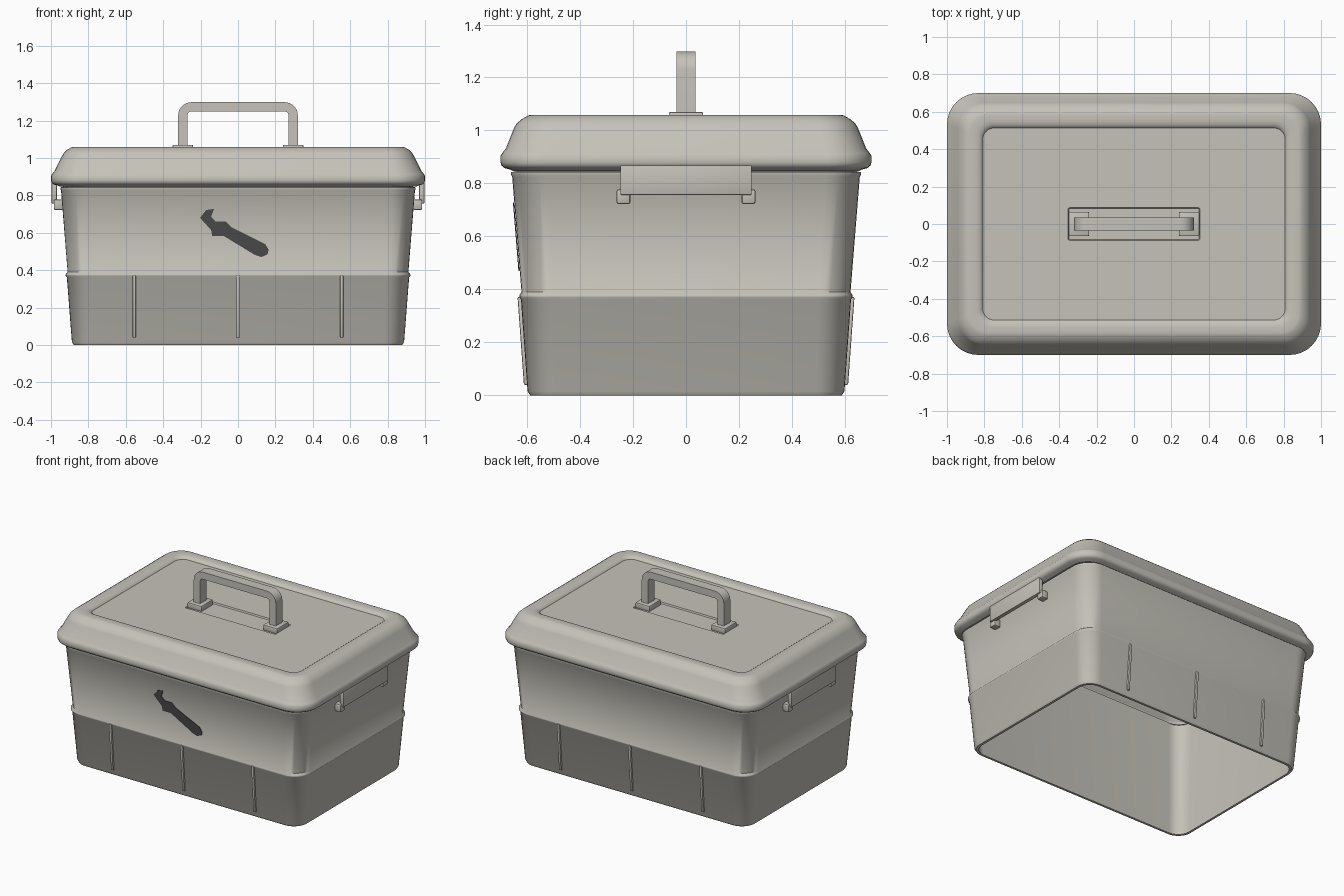
import bpy, bmesh, math

if "Cube" in bpy.data.objects:
    bpy.data.objects.remove(bpy.data.objects["Cube"])

def material(name, col):
    m = bpy.data.materials.new(name)
    m.diffuse_color = (*col, 1)
    m.use_nodes = True
    m.node_tree.nodes["Principled BSDF"].inputs["Base Color"].default_value = m.diffuse_color
    return m

SHELL = material("warm_grey_plastic", (0.56, 0.54, 0.485))
DARK = material("dark_grey_print", (0.07, 0.07, 0.07))

def finish(name, bm, mat=SHELL, angle=35, recalc=True):
    if recalc:
        bmesh.ops.recalc_face_normals(bm, faces=bm.faces)
    me = bpy.data.meshes.new(name)
    bm.to_mesh(me)
    bm.free()
    me.materials.append(mat)
    ob = bpy.data.objects.new(name, me)
    bpy.context.collection.objects.link(ob)
    bpy.context.view_layer.objects.active = ob
    ob.select_set(True)
    bpy.ops.object.shade_smooth_by_angle(angle=math.radians(angle))
    ob.select_set(False)
    return ob

def rounded_loop(bm, hx, hy, r, z, n=8):
    vs = []
    for q, (sx, sy) in enumerate(((1, 1), (-1, 1), (-1, -1), (1, -1))):
        for i in range(n + 1):
            a = math.pi / 2 * (q + i / n)
            vs.append(bm.verts.new((sx * (hx - r) + r * math.cos(a),
                                    sy * (hy - r) + r * math.sin(a), z)))
    return vs

def loft(bm, rows, cap=False):
    loops = [rounded_loop(bm, *row) for row in rows]
    for a, b in zip(loops, loops[1:]):
        for i in range(len(a)):
            j = (i + 1) % len(a)
            bm.faces.new((a[i], a[j], b[j], b[i]))
    if cap:
        bm.faces.new(loops[-1])

def box(name, lo, hi, bevel=0.006):
    bm = bmesh.new()
    bmesh.ops.create_cube(bm, size=1)
    for v in bm.verts:
        v.co = [(l + h) / 2 + c * (h - l) for c, l, h in zip(v.co, lo, hi)]
    bmesh.ops.bevel(bm, geom=bm.edges[:], offset=bevel, segments=2, profile=0.5, affect='EDGES')
    return finish(name, bm)

# Tapered body, open underneath, with an inner wall (hx, hy, corner radius, z)
bm = bmesh.new()
loft(bm, [
    (0.925, 0.635, 0.10, 0.86), (0.862, 0.572, 0.09, 0.0), (0.878, 0.588, 0.10, 0.0),
    (0.888, 0.598, 0.11, 0.015), (0.915, 0.623, 0.12, 0.362), (0.921, 0.629, 0.12, 0.37),
    (0.921, 0.629, 0.12, 0.378), (0.911, 0.621, 0.12, 0.39), (0.946, 0.656, 0.13, 0.825),
    (0.95, 0.66, 0.13, 0.832), (0.95, 0.66, 0.13, 0.843), (0.935, 0.645, 0.13, 0.845),
    (0.935, 0.645, 0.13, 0.86)])
finish("body", bm, angle=50)

# Lid with flared lip, sloping shoulders, sunken panel and handle pocket
bm = bmesh.new()
loft(bm, [
    (0.925, 0.635, 0.12, 0.856), (0.955, 0.655, 0.13, 0.848), (0.965, 0.665, 0.14, 0.853),
    (0.985, 0.685, 0.155, 0.858), (0.997, 0.697, 0.165, 0.868), (1.0, 0.70, 0.168, 0.88),
    (1.0, 0.70, 0.168, 0.905), (0.992, 0.692, 0.163, 0.917), (0.98, 0.68, 0.155, 0.932),
    (0.94, 0.648, 0.14, 1.012), (0.93, 0.638, 0.13, 1.028), (0.913, 0.618, 0.12, 1.044),
    (0.893, 0.595, 0.11, 1.057), (0.88, 0.583, 0.10, 1.059), (0.845, 0.55, 0.08, 1.059),
    (0.825, 0.53, 0.07, 1.055), (0.812, 0.517, 0.065, 1.046), (0.808, 0.513, 0.06, 1.04),
    (0.352, 0.087, 0.008, 1.04), (0.348, 0.083, 0.006, 1.03)], cap=True)
finish("lid", bm, angle=40)

# Carry handle: square bar along an arch
bm = bmesh.new()
cx, cz, ro, ri = 0.25, 1.228, 0.07, 0.02
path = [(cx, 1.04, 0)] + [(cx, cz, math.pi / 2 * i / 8) for i in range(9)]
outer = [(x + ro * math.cos(a), z + (ro * math.sin(a))) for x, z, a in path]
inner = [(x + ri * math.cos(a), z + (ri * math.sin(a))) for x, z, a in path]
outer += [(-x, z) for x, z in reversed(outer)]
inner += [(-x, z) for x, z in reversed(inner)]
rings = []
for (xo, zo), (xi, zi) in zip(outer, inner):
    rings.append([bm.verts.new(p) for p in ((xo, -0.036, zo), (xo, 0.036, zo),
                                            (xi, 0.036, zi), (xi, -0.036, zi))])
for a, b in zip(rings, rings[1:]):
    for i in range(4):
        j = (i + 1) % 4
        bm.faces.new((a[i], a[j], b[j], b[i]))
bm.faces.new(rings[0])
bm.faces.new(rings[-1])
finish("handle", bm)

for s, side in ((1, "right"), (-1, "left")):
    def span(a, b):
        return min(a * s, b * s), max(a * s, b * s)
    # Handle foot
    x0, x1 = span(0.24, 0.35)
    box(f"handle_foot_{side}", (x0, -0.065, 1.03), (x1, 0.065, 1.07))
    # Side latch plate and its two hooks
    x0, x1 = span(0.968, 0.996)
    box(f"latch_{side}", (x0, -0.248, 0.757), (x1, 0.248, 0.875), 0.004)
    x0, x1 = span(0.935, 0.985)
    for t in (1, -1):
        y0, y1 = sorted((0.21 * t, 0.262 * t))
        box(f"latch_hook_{side}", (x0, y0, 0.722), (x1, y1, 0.778), 0.008)

# Slanted ribs on the front and back of the lower body
for s, side in ((-1, "front"), (1, "back")):
    for x in (-0.555, 0, 0.555):
        rib = box(f"rib_{side}", (x - 0.009, -0.012, 0.04), (x + 0.009, 0.012, 0.372), 0.005)
        for v in rib.data.vertices:
            v.co.y += s * (0.597 + 0.0725 * v.co.z)

# Flat dark hammer symbol on the sloping front wall
shape = [(-.203, .68), (-.17, .722), (-.128, .728), (-.144, .685), (-.12, .66), (-.064, .66),
         (-.035, .63), (.145, .54), (.164, .51), (.158, .485), (.125, .47), (.09, .482),
         (-.075, .582), (-.138, .582), (-.144, .615)]
bm = bmesh.new()
face = bm.faces.new([bm.verts.new((x, -0.622 - (z - 0.39) * 0.0805, z)) for x, z in shape])
top = bmesh.ops.extrude_face_region(bm, geom=[face])["geom"]
for g in top:
    if isinstance(g, bmesh.types.BMVert):
        g.co.y -= 0.004
finish("hammer_symbol", bm, DARK)
